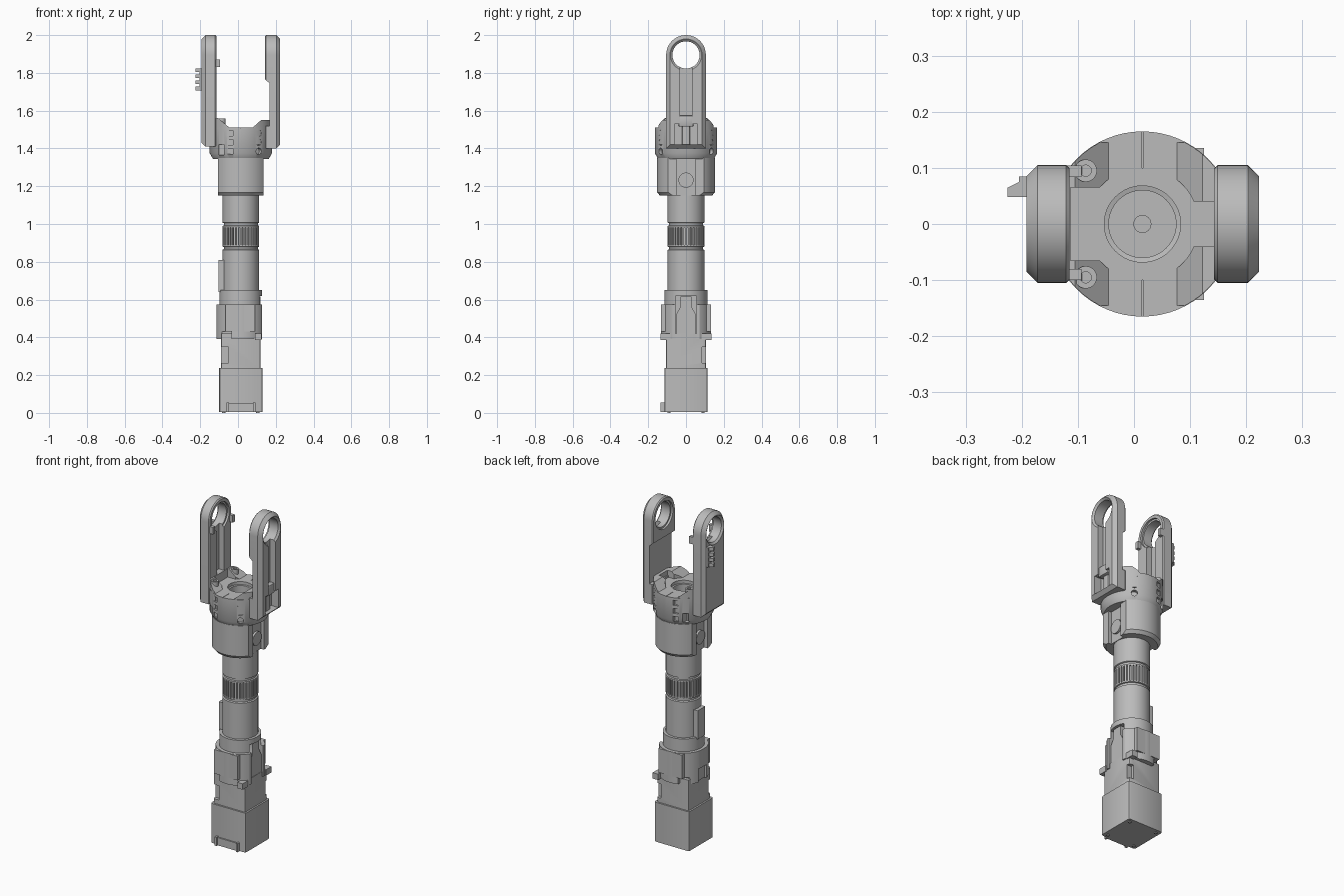
import bpy, bmesh, math
from mathutils import Matrix, Vector

if "Cube" in bpy.data.objects:
    bpy.data.objects.remove(bpy.data.objects["Cube"], do_unlink=True)

CX = 0.015  # axis of the shaft
grey = bpy.data.materials.new("machined_grey")
grey.use_nodes = True
COLOUR = (0.5, 0.5, 0.5, 1)
grey.diffuse_color = COLOUR
grey.node_tree.nodes["Principled BSDF"].inputs["Base Color"].default_value = COLOUR
parts = []


def finish(name, bm):
    bmesh.ops.recalc_face_normals(bm, faces=bm.faces)
    mesh = bpy.data.meshes.new(name)
    bm.to_mesh(mesh)
    bm.free()
    obj = bpy.data.objects.new(name, mesh)
    bpy.context.collection.objects.link(obj)
    mesh.materials.append(grey)
    parts.append(obj)
    return obj


def box(name, x, y, z, bevel=0, vertical_only=True):
    bm = bmesh.new()
    bmesh.ops.create_cube(bm, size=1)
    for v in bm.verts:
        v.co = [lo + (c + 0.5) * (hi - lo) for c, (lo, hi) in zip(v.co, (x, y, z))]
    if bevel:
        edges = [e for e in bm.edges if not vertical_only
                 or abs(e.verts[0].co.z - e.verts[1].co.z) > 1e-4]
        bmesh.ops.bevel(bm, geom=edges, offset=bevel, segments=2, profile=0.5, affect='EDGES')
    return finish(name, bm)


def lathe(name, profile, origin=(CX, 0, 0), direction=(0, 0, 1), sides=64):
    """Revolve (radius, height) pairs about the direction through origin."""
    bm = bmesh.new()
    turn = Vector((0, 0, 1)).rotation_difference(Vector(direction)).to_matrix().to_4x4()
    place = Matrix.Translation(origin) @ turn
    rings = [[bm.verts.new(place @ Vector((r * math.cos(a), r * math.sin(a), h)))
              for a in (2 * math.pi * i / sides for i in range(sides))] for r, h in profile]
    for a, b in zip(rings, rings[1:]):
        for i in range(sides):
            j = (i + 1) % sides
            bm.faces.new((a[i], a[j], b[j], b[i]))
    bm.faces.new(rings[0])
    bm.faces.new(rings[-1])
    return finish(name, bm)


def rod(name, r, lo, hi, **kw):
    return lathe(name, [(r, lo), (r, hi)], **kw)


def prism(name, pts, axis, lo, hi):
    """Extrude an outline along x (points are y, z) or y (points are x, z)."""
    bm = bmesh.new()
    put = (lambda p, d: (d, p[0], p[1])) if axis == 'x' else (lambda p, d: (p[0], d, p[1]))
    face = bm.faces.new([bm.verts.new(put(p, lo)) for p in pts])
    new = bmesh.ops.extrude_face_region(bm, geom=[face])["geom"]
    shift = Vector((hi - lo, 0, 0)) if axis == 'x' else Vector((0, hi - lo, 0))
    bmesh.ops.translate(bm, vec=shift, verts=[g for g in new if isinstance(g, bmesh.types.BMVert)])
    return finish(name, bm)


def boolean(obj, cutter, op='DIFFERENCE'):
    mod = obj.modifiers.new("cut", 'BOOLEAN')
    mod.operation, mod.object, mod.solver = op, cutter, 'EXACT'
    bpy.context.view_layer.objects.active = obj
    bpy.ops.object.modifier_apply(modifier=mod.name)
    parts.remove(cutter)
    bpy.data.objects.remove(cutter, do_unlink=True)


# Motor block at the foot, with its front plate and corner screws
box("motor_base", (-0.1, 0.13), (-0.115, 0.115), (0.004, 0.238), 0.012)
upper = box("motor_body", (-0.09, 0.12), (-0.105, 0.105), (0.236, 0.42), 0.01)
boolean(upper, box("socket_cut", (-0.2, -0.05), (-0.2, -0.085), (0.265, 0.35)))
boolean(upper, box("socket_cut", (0.09, 0.2), (0.085, 0.2), (0.265, 0.35)))
box("connector_plate", (-0.055, 0.09), (-0.123, -0.11), (0.004, 0.05))
for x in (-0.06, 0.08):
    box("connector_tab", (x, x + 0.012), (-0.135, -0.11), (0.004, 0.055))
for sx in (-1, 1):
    for sy in (-1, 1):
        rod("base_screw", 0.009, 0, 0.01, origin=(CX + sx * 0.09, sy * 0.09, 0), sides=16)

# Mounting bracket around the motor
bracket = rod("motor_bracket", 0.133, 0.39, 0.575)
boolean(bracket, box("trim", (-0.115, 0.127), (-0.2, 0.2), (0.3, 0.7)), 'INTERSECT')
boolean(bracket, box("side_slot", (0.085, 0.3), (-0.055, 0.055), (0.3, 0.7)))
for y in ((-0.2, -0.085), (0.085, 0.2)):
    boolean(bracket, box("foot_notch", (-0.085, -0.035), y, (0.3, 0.43)))
boolean(bracket, box("back_notch", (-0.3, -0.1), (-0.03, 0.04), (0.3, 0.47)))
for s in (-1, 1):
    box("bracket_face", (-0.065, 0.09), sorted((s * 0.1, s * 0.132)), (0.43, 0.573))
    box("bracket_foot", (0.09, 0.125), sorted((s * 0.085, s * 0.135)), (0.385, 0.42))
ring = rod("bracket_ring", 0.113, 0.573, 0.65)
boolean(ring, box("ring_slot", (0.09, 0.3), (-0.055, 0.055), (0.5, 0.62)))
prism("side_plug", [(-0.05, 0.39), (0.05, 0.39), (0.05, 0.525), (0.03, 0.56),
                    (0.03, 0.615), (-0.03, 0.615), (-0.03, 0.56), (-0.05, 0.525)], 'x', 0.06, 0.118)

# Shaft with its knurled ring
lathe("shaft", [(0.097, 0.64), (0.097, 0.863), (0.09, 0.867), (0.09, 0.878), (0.097, 0.88),
                (0.097, 0.888), (0.086, 0.889), (0.086, 0.981), (0.097, 0.982), (0.097, 0.99),
                (0.09, 0.993), (0.09, 1.004), (0.097, 1.007), (0.097, 1.17)])
TEETH = 36
for i in range(TEETH):
    tooth = box("knurl_tooth", (0.08, 0.097), (-0.0052, 0.0052), (0.886, 0.984))
    tooth.matrix_world = (Matrix.Translation((CX, 0, 0))
                          @ Matrix.Rotation(2 * math.pi * i / TEETH, 4, 'Z'))
box("shaft_rib", (-0.102, -0.06), (-0.035, 0.035), (0.64, 0.81))

# Clamp collar with a channel and round boss on each flat side
collar = lathe("clamp_collar", [(0.138, 1.15), (0.153, 1.168), (0.153, 1.35)])
boolean(collar, box("trim", (-0.105, 0.135), (-0.2, 0.2), (1, 1.5)), 'INTERSECT')
for x in ((-0.3, -0.085), (0.115, 0.3)):
    boolean(collar, box("channel", x, (-0.05, 0.05), (1, 1.5)))
for d in (-1, 1):
    rod("collar_boss", 0.04, 0.06, 0.112, origin=(CX, 0, 1.232), direction=(d, 0, 0), sides=32)

# Round yoke hub, bored from the top
hub = lathe("yoke_hub", [(0.148, 1.345), (0.165, 1.375), (0.165, 1.51)])
boolean(hub, lathe("bore", [(0.06, 1.41), (0.06, 1.49), (0.068, 1.492), (0.068, 1.6)]))
for s in (-1, 1):
    for z in (1.385, 1.432, 1.48):
        boolean(hub, rod("bolt_hole", 0.017, 0.145, 0.2, origin=(CX, 0, z),
                         direction=(0.58, s * 0.82, 0), sides=20))
        boolean(hub, box("nut_slot", (-0.055, -0.027), sorted((s * 0.142, s * 0.2)),
                         (z - 0.015, z + 0.015)))
    boolean(hub, box("wire_slot", (-0.1, -0.075), sorted((s * 0.1, s * 0.2)),
                     (1.365, 1.42)))
    boolean(hub, box("seam", (CX - 0.001, CX + 0.001), sorted((s * 0.1, s * 0.2)), (1.507, 1.6)))
rod("centre_pin", 0.016, 1.40, 1.45, sides=24)

# Sloped shoulders joining the hub to the arms
left_slope = [(-0.13, 1.42), (-0.13, 1.56), (-0.105, 1.56), (-0.045, 1.51), (-0.045, 1.42)]
right_slope = [(0.18, 1.42), (0.18, 1.55), (0.122, 1.55), (0.077, 1.51), (0.077, 1.42)]
for side, outline in (("right", left_slope), ("left", right_slope)):
    shoulder = prism(side + "_shoulder", outline, 'y', -0.145, 0.145)
    boolean(shoulder, rod("round", 0.164, 1.3, 1.7), 'INTERSECT')
    boolean(shoulder, rod("clear", 0.1, 1.3, 1.7))
    gap = 0.065 if side == "right" else 0.04
    boolean(shoulder, box("gap", (-0.113, 0.15), (-gap, gap), (1.3, 1.7)))
for y in (-0.095, 0.095):
    lathe("shoulder_screw", [(0.02, 1.5), (0.02, 1.558), (0.01, 1.558), (0.01, 1.55)],
          origin=(-0.086, y, 0), sides=24)


# Fork arms: round-topped plates with chamfered outer rims and pivot holes
def arm(name, inner, outer, foot):
    w, top = 0.105, 1.895
    pts = [(-w, foot), (w, foot)]
    pts += [(w * math.cos(a), top + w * math.sin(a)) for a in (math.pi * i / 24 for i in range(25))]
    obj = prism(name, pts, 'x', inner, outer)
    bm = bmesh.new()
    bm.from_mesh(obj.data)
    for x, size in ((outer, 0.02), (inner, 0.006)):
        rim = [e for e in bm.edges if all(abs(v.co.x - x) < 1e-4 for v in e.verts)]
        bmesh.ops.bevel(bm, geom=rim, offset=size, segments=1, profile=0.5, affect='EDGES')
    bm.to_mesh(obj.data)
    bm.free()
    s = 1 if outer > 0 else -1
    boolean(obj, lathe("pivot", [(0.072, abs(inner) - 0.05), (0.072, abs(outer) - 0.01),
                                 (0.083, abs(outer)), (0.083, abs(outer) + 0.05)],
                       origin=(0, 0, top), direction=(s, 0, 0), sides=48))
    boolean(obj, rod("inner_counterbore", 0.082, 0, abs(inner) + 0.012,
                     origin=(0, 0, top), direction=(s, 0, 0), sides=48))
    return obj


right_arm = arm("right_arm", -0.115, -0.192, 1.41)
boolean(right_arm, box("inner_groove", (-0.15, 0), (-0.035, 0.035), (1.56, 1.86)))
left_arm = arm("left_arm", 0.143, 0.223, 1.4)
boolean(left_arm, prism("step", [(0, 1.52), (0, 1.765), (0.143, 1.765), (0.168, 1.745),
                                 (0.168, 1.52)], 'y', -0.2, 0.2))
boolean(left_arm, box("outer_groove", (0.188, 0.3), (-0.032, 0.032), (1.42, 1.83)))
boolean(left_arm, box("lower_pocket", (0.178, 0.3), (-0.06, 0.06), (1.42, 1.53)))
box("groove_clip", (0.18, 0.216), (-0.04, 0.04), (1.515, 1.575), 0.008, False)
box("groove_cable", (0.17, 0.198), (-0.02, 0.02), (1.40, 1.52), 0.006)

# Comb on the outside of the right arm and lugs on its inside
for i in range(4):
    z = 1.708 + i * 0.032
    bm = bmesh.new()
    comb = box("comb_tooth", (-0.225, -0.185), (0.048, 0.085), (z, z + 0.02))
    for v in comb.data.vertices:
        if v.co.x < -0.2 and v.co.y > 0.08:
            v.co.y -= 0.02
    bm.free()
box("comb_back", (-0.205, -0.185), (0.048, 0.085), (1.708, 1.824))
for y in (-0.09, 0.094):
    box("inner_lug", (-0.12, -0.094), (y - 0.01, y + 0.01), (1.83, 1.872))

# Smooth round faces, keep edges crisp
bpy.ops.object.select_all(action='DESELECT')
for obj in parts:
    obj.select_set(True)
bpy.context.view_layer.objects.active = parts[0]
bpy.ops.object.shade_smooth_by_angle(angle=math.radians(30))
